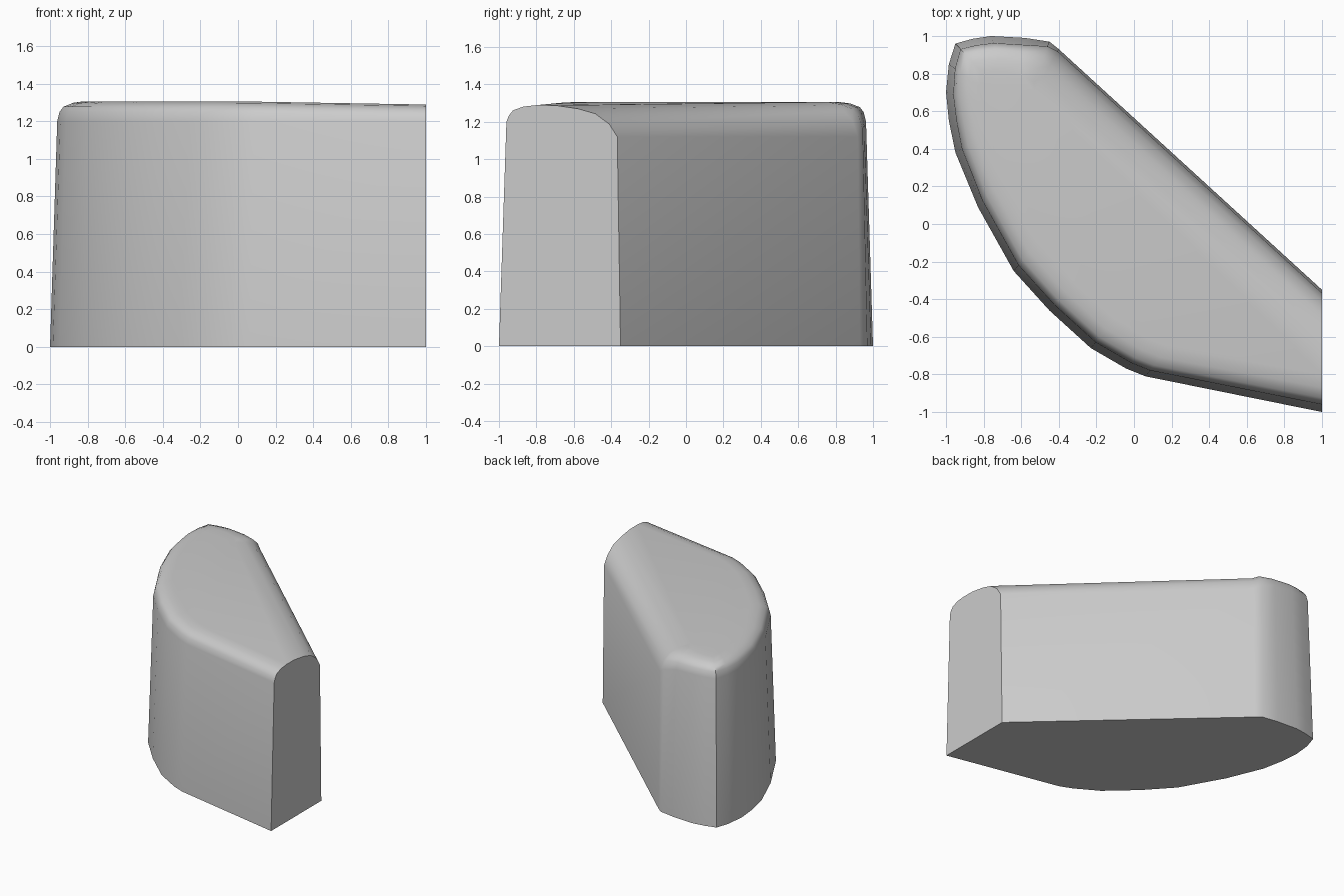
import bpy, bmesh, math
from mathutils import Vector

if "Cube" in bpy.data.objects:
    bpy.data.objects.remove(bpy.data.objects["Cube"])

# Footprint, counter-clockwise from the flat end: x, y, share of soft shoulder
OUTLINE = [(1, -0.35, 1), (-0.4, 0.93, 1), (-0.45, 0.97, 0.5), (-0.58, 0.99, 0.1),
           (-0.76, 1, 0), (-0.86, 0.985, 0), (-0.95, 0.96, 0), (-0.985, 0.85, 0),
           (-1, 0.7, 0), (-0.985, 0.55, 0), (-0.95, 0.38, 0), (-0.83, 0.09, 0),
           (-0.64, -0.25, 0), (-0.45, -0.46, 0), (-0.23, -0.66, 0),
           (-0.04, -0.77, 0), (0.06, -0.81, 0), (1, -1, 0)]
# Wall profiles: inset, height
CRISP = [(0, 0), (0.04, 1.2), (0.053, 1.25), (0.075, 1.278), (0.13, 1.298), (0.2, 1.306)]
SOFT = [(0, 0), (0.013, 1.12), (0.045, 1.205), (0.10, 1.26), (0.17, 1.287), (0.26, 1.305)]
SPINE_A, SPINE_B = Vector((-0.6, 0.58)), Vector((1, -0.72))


def inward(p):
    """Direction from an outline point towards the spine of the block."""
    if p.x > 0.99:
        return Vector((0, -1.35 if p.y > -0.7 else 1))
    d = SPINE_B - SPINE_A
    t = min(1, max(0, (p - SPINE_A).dot(d) / d.length_squared))
    return (SPINE_A + d * t - p).normalized()


# Tapered body with rounded shoulders and a flat end
bm = bmesh.new()
rings = []
for (ci, cz), (si, sz) in zip(CRISP, SOFT):
    ring = []
    for x, y, w in OUTLINE:
        p = Vector((x, y))
        q = p + inward(p) * (ci + (si - ci) * w)
        z = cz + (sz - cz) * w
        if z > 1.2:
            z -= 0.017 * max(0, q.x)
        ring.append(bm.verts.new((q.x, q.y, z)))
    rings.append(ring)
n = len(OUTLINE)
for lo, hi in zip(rings, rings[1:]):
    for i in range(n - 1):
        bm.faces.new((lo[i], lo[i + 1], hi[i + 1], hi[i]))
bm.faces.new(rings[0][::-1])
bm.faces.new(rings[-1])
bm.faces.new([r[-1] for r in rings] + [r[0] for r in reversed(rings)])
bmesh.ops.recalc_face_normals(bm, faces=bm.faces)

mesh = bpy.data.meshes.new("curved_block")
bm.to_mesh(mesh)
bm.free()
block = bpy.data.objects.new("curved_block", mesh)
bpy.context.collection.objects.link(block)
bpy.context.view_layer.objects.active = block
block.select_set(True)
bpy.ops.object.shade_smooth_by_angle(angle=math.radians(35))
